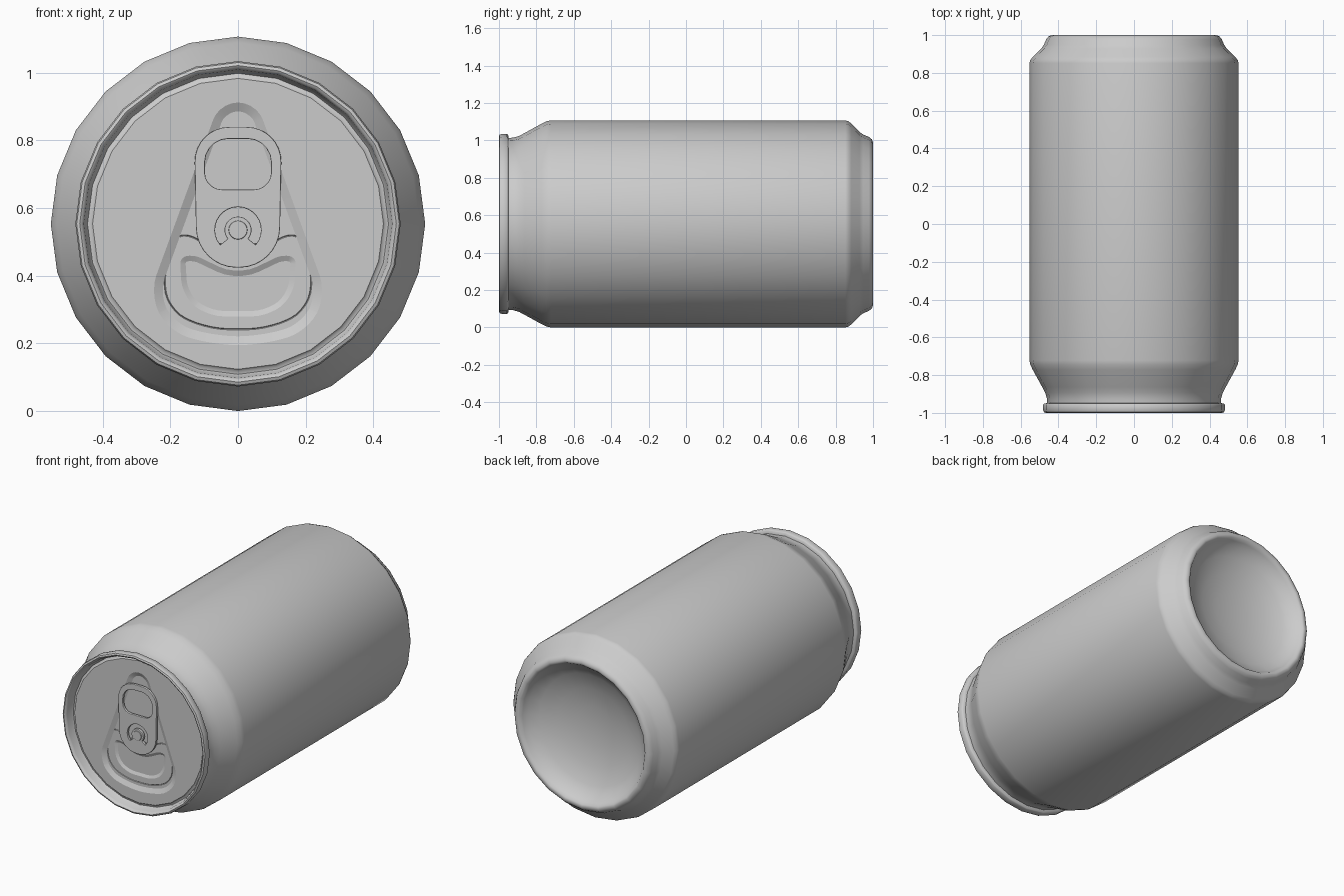
import bpy, bmesh, math
from mathutils import Vector

if "Cube" in bpy.data.objects:
    bpy.data.objects.remove(bpy.data.objects["Cube"])

CZ = 0.5535          # height of the can axis
PANEL, FLOOR = -0.950, -0.937


def finish(bm, name, angle):
    me = bpy.data.meshes.new(name)
    bm.to_mesh(me)
    bm.free()
    ob = bpy.data.objects.new(name, me)
    bpy.context.collection.objects.link(ob)
    smooth(ob, angle)
    return ob


def smooth(ob, angle):
    bpy.ops.object.select_all(action='DESELECT')
    ob.select_set(True)
    bpy.context.view_layer.objects.active = ob
    bpy.ops.object.shade_smooth_by_angle(angle=math.radians(angle))


def lathe(name, profile, angle=40):
    """Revolve (radius, y) points about the can axis in 24 steps."""
    bm = bmesh.new()
    vs = [bm.verts.new((r, y, CZ)) for r, y in profile]
    es = [bm.edges.new(p) for p in zip(vs, vs[1:])]
    bmesh.ops.spin(bm, geom=vs + es, cent=(0, 0, CZ), axis=(0, 1, 0),
                   angle=2 * math.pi, steps=24)
    bmesh.ops.remove_doubles(bm, verts=bm.verts, dist=1e-4)
    bmesh.ops.recalc_face_normals(bm, faces=bm.faces)
    return finish(bm, name, angle)


def outline(half, n=5):
    """Mirror right-half corners (x, z, rounding length) and round them."""
    pts = half + [(-x, z, t) for x, z, t in reversed(half) if x > 0]
    out = []
    for i, (x, z, t) in enumerate(pts):
        p = Vector((x, z))
        a = Vector(pts[i - 1][:2]) - p
        b = Vector(pts[(i + 1) % len(pts)][:2]) - p
        t = min(t, a.length * 0.48, b.length * 0.48)
        s, e = p + a.normalized() * t, p + b.normalized() * t
        h1, h2 = s.lerp(p, 0.55), e.lerp(p, 0.55)
        for k in range(n + 1):
            u = k / n
            v = 1 - u
            out.append(s * v**3 + h1 * 3 * v * v * u + h2 * 3 * v * u * u + e * u**3)
    return out


def inset(pts, d):
    """Move a clockwise outline inwards by d."""
    res = []
    for i, p in enumerate(pts):
        t = (pts[(i + 1) % len(pts)] - pts[i - 1]).normalized()
        res.append(p + Vector((t.y, -t.x)) * d)
    return res


def circle(r, z, n, x=0):
    return [Vector((x + r * math.sin(2 * math.pi * k / n),
                    z + r * math.cos(2 * math.pi * k / n))) for k in range(n)]


# Can wall: seam groove, lip, neck, side, base rim and concave base
lathe("can_body", [
    (0.430, PANEL), (0.436, -0.943), (0.445, -0.941), (0.451, -0.950),
    (0.456, -0.985), (0.461, -0.996), (0.468, -1.0), (0.477, -0.996), (0.481, -0.985),
    (0.481, -0.957), (0.476, -0.951), (0.460, -0.948), (0.461, -0.925), (0.470, -0.893),
    (0.486, -0.863), (0.536, -0.772), (0.549, -0.745), (0.5535, -0.722),
    (0.5535, 0.852), (0.549, 0.868), (0.537, 0.884), (0.492, 0.928),
    (0.478, 0.947), (0.465, 0.978), (0.453, 0.993), (0.436, 1.0), (0.422, 0.996),
    (0.410, 0.980), (0.392, 0.955), (0.335, 0.920), (0.235, 0.885),
    (0.120, 0.866), (0, 0.860)])

# Lid panel: teardrop recess, scored mouth line and shallow bowl
bm = bmesh.new()


def ring(pts, y):
    vs = [bm.verts.new((p.x, y, p.y)) for p in pts]
    return vs, [bm.edges.new((vs[i - 1], vs[i])) for i in range(len(vs))]


def fill(*rings):
    bmesh.ops.triangle_fill(bm, use_beauty=True, normal=(0, -1, 0),
                            edges=[e for r in rings for e in r[1]])


def wall(a, b):
    for i in range(len(a[0])):
        bm.faces.new((a[0][i - 1], a[0][i], b[0][i], b[0][i - 1]))


tear = outline([(0.055, 0.912, 0.055), (0.262, 0.345, 0.08),
                (0.205, 0.235, 0.10), (0.07, 0.195, 0.07)])
mouth = outline([(0.10, 0.495, 0.02), (0.135, 0.520, 0.02), (0.182, 0.522, 0.025),
                 (0.226, 0.405, 0.08), (0.205, 0.295, 0.08), (0.09, 0.240, 0.09)])
bowl = outline([(0, 0.400, 0.06), (0.130, 0.462, 0.03), (0.172, 0.455, 0.04),
                (0.165, 0.340, 0.08), (0.090, 0.280, 0.09)])
rim = ring(circle(0.430, CZ, 24), PANEL)
t1, t2 = ring(tear, PANEL), ring(inset(tear, 0.026), FLOOR)
m1, m2, m3 = (ring(inset(mouth, d), FLOOR + y) for d, y in ((0, 0), (0.002, 0.003), (0.004, 0)))
b1, b2 = ring(bowl, FLOOR), ring(inset(bowl, 0.016), FLOOR + 0.008)
fill(rim, t1)
wall(t1, t2)
fill(t2, m1)
wall(m1, m2)
wall(m2, m3)
fill(m3, b1)
wall(b1, b2)
fill(b2)
bm.normal_update()
for f in bm.faces:
    if f.normal.y > 0:
        f.normal_flip()
finish(bm, "lid_panel", 15)


def plate(name, outlines, y, thick, bevel):
    """Flat rounded plate facing the front; inner outlines become holes."""
    cu = bpy.data.curves.new(name, 'CURVE')
    cu.dimensions, cu.fill_mode = '2D', 'BOTH'
    cu.extrude, cu.bevel_depth, cu.offset = thick / 2 - bevel, bevel, -bevel
    cu.bevel_resolution = 1
    for pts in outlines:
        sp = cu.splines.new('POLY')
        sp.points.add(len(pts) - 1)
        for q, p in zip(sp.points, pts):
            q.co = (p.x, p.y, 0, 1)
        sp.use_cyclic_u = True
    ob = bpy.data.objects.new(name, cu)
    bpy.context.collection.objects.link(ob)
    ob.location.y, ob.rotation_euler.x = y, math.pi / 2
    bpy.ops.object.select_all(action='DESELECT')
    ob.select_set(True)
    bpy.context.view_layer.objects.active = ob
    bpy.ops.object.convert(target='MESH')
    smooth(bpy.context.object, 30)


# Pull tab with finger hole and a curved slot round the rivet
RZ = 0.535
tab = outline([(0.130, 0.840, 0.105), (0.122, 0.424, 0.122)], 8)
hole = outline([(0.098, 0.805, 0.07), (0.098, 0.655, 0.05)])
angles = [math.radians(-40 + 260 * k / 20) for k in range(21)]
slot = [Vector((r * math.cos(a), RZ + r * math.sin(a)))
        for r, seq in ((0.068, angles), (0.040, angles[::-1])) for a in seq]
plate("pull_tab", [tab, hole, slot], -0.955, 0.016, 0.003)

# Rivet
plate("rivet", [circle(0.028, RZ, 16)], -0.953, 0.030, 0.003)
